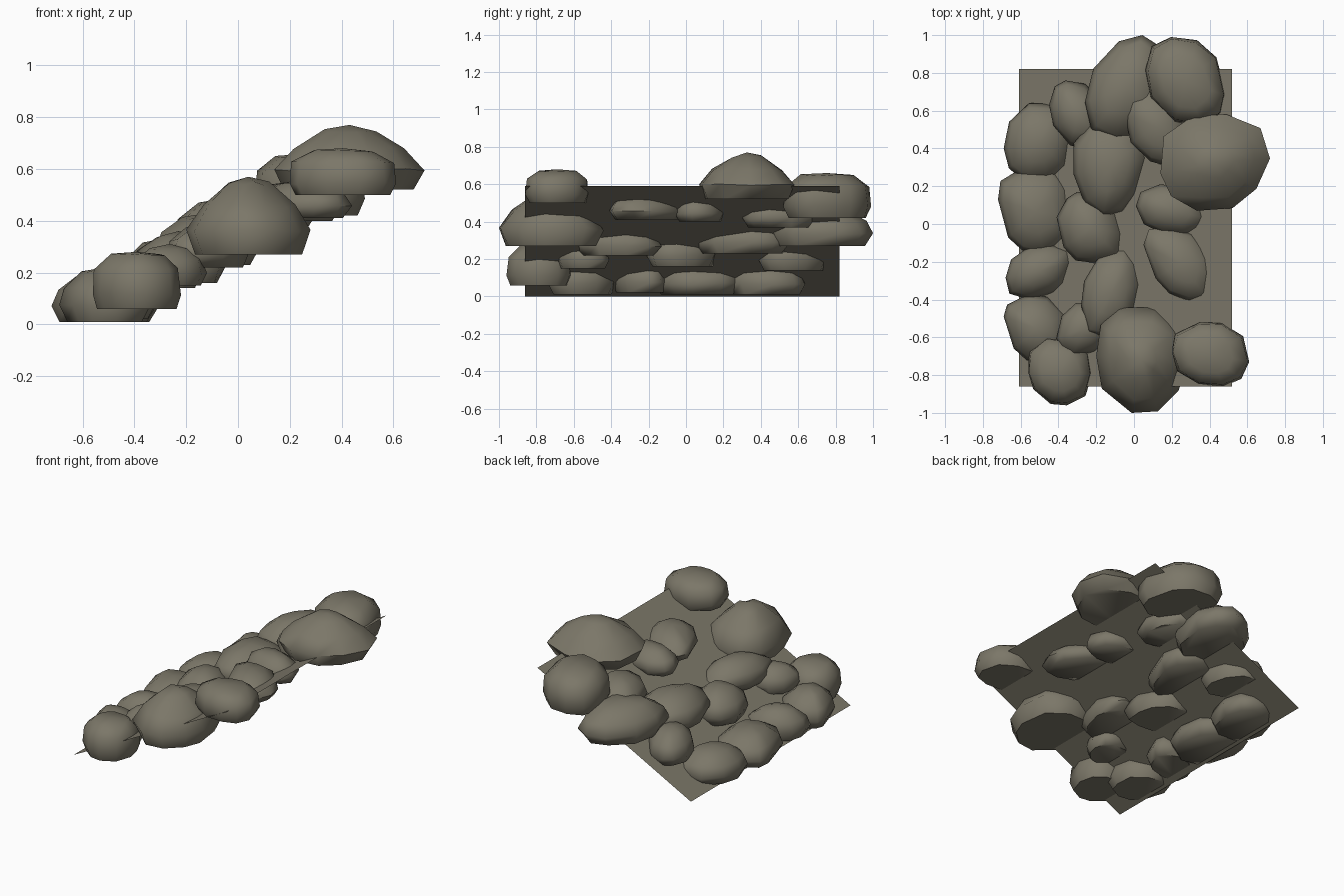
import bpy
import bmesh
import math
import random

default_cube = bpy.data.objects.get("Cube")
if default_cube:
    bpy.data.objects.remove(default_cube, do_unlink=True)

# One weathered stone colour for everything
stone = bpy.data.materials.new("grey_brown_stone")
stone.use_nodes = True
stone.diffuse_color = (0.2, 0.185, 0.14, 1)
stone.node_tree.nodes["Principled BSDF"].inputs["Base Color"].default_value = stone.diffuse_color


def add_object(name, bm):
    """Turn a bmesh into a stone coloured object in the scene."""
    mesh = bpy.data.meshes.new(name)
    bm.to_mesh(mesh)
    bm.free()
    mesh.materials.append(stone)
    obj = bpy.data.objects.new(name, mesh)
    bpy.context.collection.objects.link(obj)
    return obj


# Ring profiles from underside to crown: (outline scale, height fraction)
ROUNDED = [(0.84, 0), (1, 0.3), (0.87, 0.62), (0.5, 0.9)]
BLOCKY = [(0.88, 0), (1, 0.25), (0.95, 0.7), (0.6, 0.95)]
PEAKED = [(0.85, 0), (1, 0.3), (0.74, 0.63), (0.33, 0.91)]


def rock_outline(skew, taper, rng, sides=10):
    """Irregular slanted, tapering oval that exactly fills the square from -1 to 1."""
    points = []
    for i in range(sides):
        turn = math.tau * (i + rng.uniform(-0.2, 0.2)) / sides
        reach = rng.uniform(0.97, 1.03)
        pair = (math.cos(turn), math.sin(turn + skew))
        # A power below one fills out the corners of the oval
        u, v = [reach * math.copysign(abs(c) ** 0.9, c) for c in pair]
        points.append((u * (1 + taper * v), v))

    def fit(values):
        low, high = min(values), max(values)
        return [(v - low) / (high - low) * 2 - 1 for v in values]

    return list(zip(fit([p[0] for p in points]), fit([p[1] for p in points])))


def add_rock(name, profile, bounds, skew, taper, rng):
    """Loft rings of one outline into a flat-bottomed boulder."""
    x0, x1, y0, y1, z0, z1 = (value / 100 for value in bounds)
    cx, cy = (x0 + x1) / 2, (y0 + y1) / 2
    hx, hy, height = (x1 - x0) / 2, (y1 - y0) / 2, z1 - z0
    outline = rock_outline(skew / 10, taper / 10, rng)
    bm = bmesh.new()
    rings = []
    for scale, level in profile:
        ring = []
        for u, v in outline:
            wobble = 0 if scale == 1 else rng.uniform(-0.03, 0.03)
            lift = 0 if level == 0 else rng.uniform(-0.03, 0.03)
            size = scale + wobble
            ring.append(bm.verts.new((cx + hx * u * size, cy + hy * v * size,
                                      z0 + height * (level + lift))))
        rings.append(ring)
    count = len(outline)
    for lower, upper in zip(rings, rings[1:]):
        for i in range(count):
            j = (i + 1) % count
            bm.faces.new((lower[i], lower[j], upper[j], upper[i]))
    crown = bm.verts.new((cx, cy, z1))
    for i in range(count):
        bm.faces.new((rings[-1][i], rings[-1][(i + 1) % count], crown))
    bm.faces.new(list(reversed(rings[0])))
    bmesh.ops.recalc_face_normals(bm, faces=bm.faces)
    return add_object(name, bm)


# Sloping ground sheet
bm = bmesh.new()
corners = [(-0.61, -0.86, 0), (0.52, -0.86, 0.59), (0.52, 0.82, 0.59), (-0.61, 0.82, 0)]
bm.faces.new([bm.verts.new(c) for c in corners])
add_object("sloping_ground", bm)

# Rocks in hundredths: x range, y range, z range,
# then slant and widening towards the back, in tenths
ROCKS = {
    "lower_rock": [
        (ROUNDED, (-69, -31, 22, 64, 1, 20), 1, 0),
        (ROUNDED, (-72, -32, -17, 30, 1, 20), -1, 1),
        (ROUNDED, (-68, -32, -40, -10, 2, 21), 3, 0),
        (ROUNDED, (-69, -34, -74, -37, 1, 22), -2, 1),
        (BLOCKY, (-56, -22, -96, -60, 6, 28), -1, 1),
    ],
    "middle_rock": [
        (ROUNDED, (-45, -14, 39, 76, 14, 33), -3, 0),
        (ROUNDED, (-26, 19, 44, 100, 27, 49), 2, -1),
        (ROUNDED, (-32, 8, 4, 56, 23, 43), 1, 2),
        (ROUNDED, (-41, -5, -21, 17, 16, 36), -2, -1),
        (ROUNDED, (-28, 4, -60, -13, 22, 39), 3, 0),
        (ROUNDED, (-41, -12, -70, -41, 15, 31), 2, 0),
        (PEAKED, (-20, 28, -100, -44, 27, 57), 0, 1),
    ],
    "upper_rock": [
        (BLOCKY, (6, 49, 52, 99, 42, 66), -2, 0),
        (ROUNDED, (-5, 30, 30, 72, 37, 53), -3, 0),
        (PEAKED, (14, 72, 7, 58, 52, 77), 1, 1),
        (ROUNDED, (1, 39, -6, 21, 40, 55), -2, 0),
        (ROUNDED, (5, 44, -41, -1, 41, 56), -4, 1),
        (BLOCKY, (20, 61, -86, -52, 50, 68), -1, 0),
    ],
}

rng = random.Random(12)
bpy.ops.object.select_all(action="DESELECT")
for tier, rocks in ROCKS.items():
    for number, (profile, bounds, skew, taper) in enumerate(rocks, 1):
        rock = add_rock(f"{tier}_{number}", profile, bounds, skew, taper, rng)
        rock.select_set(True)
        bpy.context.view_layer.objects.active = rock

# Soft boulder shading with a crisp underside rim
bpy.ops.object.shade_smooth_by_angle(angle=math.radians(62))
